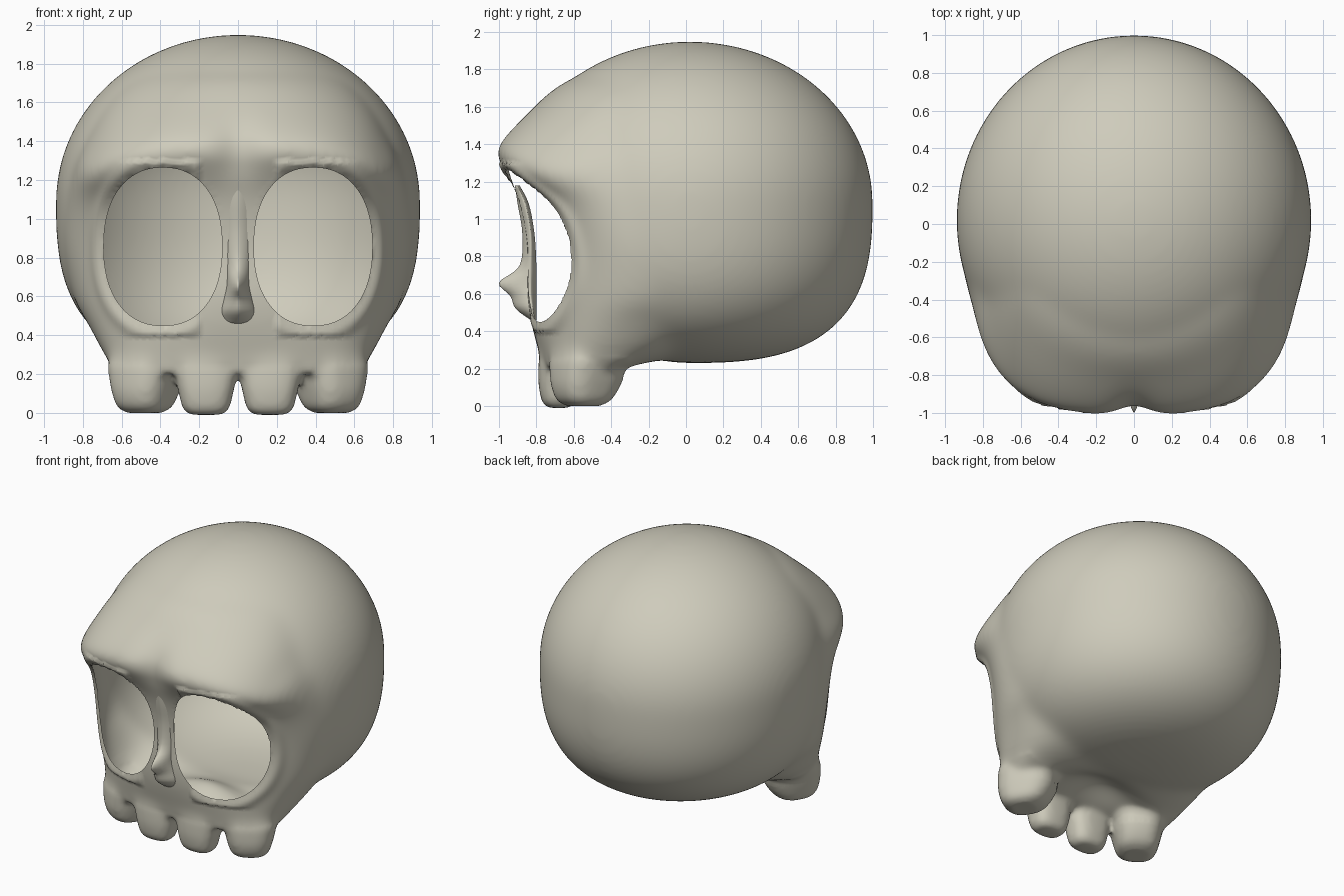
import bpy, bmesh, math
from mathutils import Vector, Matrix

if "Cube" in bpy.data.objects:
    bpy.data.objects.remove(bpy.data.objects["Cube"])

bone = bpy.data.materials.new("bone")
bone.use_nodes = True
BONE = (0.62, 0.60, 0.50, 1)
bone.diffuse_color = BONE
bone.node_tree.nodes["Principled BSDF"].inputs["Base Color"].default_value = BONE


def spow(v, e):
    return math.copysign(abs(v) ** e, v)


def bump(v, centre, radius):
    return math.exp(-((v - centre) / radius) ** 2)


def refine(rows, steps=4):
    """Catmull-Rom interpolation between profile rows."""
    out = []
    for i in range(len(rows) - 1):
        a, b, c, d = (rows[max(0, min(len(rows) - 1, i + k))] for k in (-1, 0, 1, 2))
        for s in range(steps):
            t = s / steps
            out.append([0.5 * (2 * q + (r - p) * t + (2 * p - 5 * q + 4 * r - u) * t * t
                               + (3 * q - p - 3 * r + u) * t ** 3)
                        for p, q, r, u in zip(a, b, c, d)])
    return out + [list(rows[-1])]


def loft(bm, rows, matrix=Matrix(), seg=48):
    """Stack closed rings; row = z, centre y, half width, front y, back y, roundness."""
    rings = []
    for z, cy, w, front, back, n in refine(rows):
        ring = []
        for k in range(seg):
            a = 2 * math.pi * k / seg
            s = spow(math.sin(a), 2 / n)
            y = cy + s * ((back - cy) if s > 0 else (cy - front))
            ring.append(bm.verts.new(matrix @ Vector((w * spow(math.cos(a), 2 / n), y, z))))
        rings.append(ring)
    for lo, hi in zip(rings, rings[1:]):
        for k in range(seg):
            j = (k + 1) % seg
            bm.faces.new((lo[k], lo[j], hi[j], hi[k]))
    bm.faces.new(rings[0][::-1])
    bm.faces.new(rings[-1])
    return [v for ring in rings for v in ring]


def make_object(name, bm):
    mesh = bpy.data.meshes.new(name)
    bm.to_mesh(mesh)
    bm.free()
    mesh.materials.append(bone)
    ob = bpy.data.objects.new(name, mesh)
    bpy.context.collection.objects.link(ob)
    return ob


def smooth_shade(ob):
    for p in ob.data.polygons:
        p.use_smooth = True


bm = bmesh.new()

# Cranium: ellipsoid with a squarer underside, flattened where the face covers it
ball = bmesh.ops.create_uvsphere(bm, u_segments=64, v_segments=40, radius=1)["verts"]
for v in ball:
    x, y, z = v.co
    if z < 0:
        t = (math.hypot(x, y) ** 2.8 + abs(z) ** 2.8) ** (-1 / 2.8)
        x, y, z = x * t, y * t, z * t
    v.co = (0.94 * x, 0.02 + 0.98 * y, 1.09 + 0.86 * z)
    if v.co.z < 1.45:
        v.co.y = max(v.co.y, -0.45)

# Face: jaw, cheeks, brow and lower forehead
face = loft(bm, [
    (0.20, -0.50, 0.63, -0.77, -0.24, 2.5),
    (0.30, -0.42, 0.69, -0.79, 0.05, 2.5),
    (0.45, -0.30, 0.77, -0.83, 0.25, 2.3),
    (0.60, -0.20, 0.85, -0.85, 0.3, 2.1),
    (0.86, -0.20, 0.90, -0.85, 0.3, 2.0),
    (1.10, -0.20, 0.89, -0.895, 0.2, 2.3),
    (1.25, -0.20, 0.87, -0.97, 0.2, 2.7),
    (1.35, -0.20, 0.85, -1.02, 0.2, 3.0),
    (1.44, -0.20, 0.82, -0.975, 0.2, 2.8),
    (1.58, -0.20, 0.72, -0.835, 0.1, 2.3),
    (1.72, -0.20, 0.56, -0.67, 0.1, 2.0),
    (1.84, -0.20, 0.30, -0.40, 0.0, 2.0)])
# Arch the brow down towards the temples
for v in face:
    if v.co.y < -0.3:
        v.co.z -= 0.11 * min(abs(v.co.x) / 0.75, 1) ** 3 * bump(v.co.z, 1.38, 0.22)

# Teeth: two tapered lobes on each side, the outer pair turned around the jaw
for side in (-1, 1):
    for x, y, turn, scale, depth, low, lean in (
            (0.165, -0.68, 0, 1.0, 0.11, -0.01, 0.0),
            (0.483, -0.55, 32, 1.08, 0.165, 0.0, 0.35)):
        place = Matrix.Translation((side * x, y, 0)) @ Matrix.Rotation(
            math.radians(side * turn), 4, "Z")
        loft(bm, [(z, 0, w * scale, -depth * d, depth * d + lean * z, 2.7) for z, w, d in (
            (low, 0.08, 0.5), (low + 0.03, 0.118, 0.8), (0.10, 0.140, 0.97),
            (0.18, 0.157, 1.0), (0.26, 0.165, 0.95), (0.36, 0.13, 0.6))], place, 32)

# Fuse the solids into one smooth skin
skull = make_object("skull", bm)
remesh = skull.modifiers.new("fuse", "REMESH")
remesh.mode = "VOXEL"
remesh.voxel_size = 0.018
relax = skull.modifiers.new("relax", "SMOOTH")
relax.factor = 0.5
relax.iterations = 8
bpy.context.view_layer.update()
fused = bpy.data.meshes.new_from_object(
    skull.evaluated_get(bpy.context.evaluated_depsgraph_get()))
skull.modifiers.clear()

bm = bmesh.new()
bm.from_mesh(fused)

# Melt the cheeks and temples into the cranium, keeping the teeth crisp
soft = [v for v in bm.verts if v.co.z > 0.26 or v.co.y > -0.3]
for _ in range(30):
    bmesh.ops.smooth_vert(bm, verts=soft, factor=0.5,
                          use_axis_x=True, use_axis_y=True, use_axis_z=True)
bm.normal_update()

# Eye socket outline: 1 on the rim, larger outside it
EX, EZ, RX, RZ, N = 0.387, 0.857, 0.305, 0.407, 2.25


def socket(co):
    return ((abs(abs(co.x) - EX) / RX) ** N + (abs(co.z - EZ) / RZ) ** N) ** (1 / N)


# Dip between the brows, raised socket rims, hollow palate behind the teeth
for v in bm.verts:
    x, y, z = v.co
    if y < -0.3 and 0.4 < z < 1.3 and abs(x) > 0.2:
        v.co += v.normal * 0.015 * bump(socket(v.co), 1.12, 0.1)
    if y < -0.5:
        v.co.y += 0.045 * bump(x, 0, 0.11) * bump(z, 1.36, 0.14)
    if 0.15 < z < 0.32 and v.normal.z < 0:
        v.co.z += 0.11 * bump(x, 0, 0.3) * bump(y, -0.36, 0.17)

# Open the sockets through the thin skin
holes = [f for f in bm.faces
         if f.calc_center_median().y < -0.3 and socket(f.calc_center_median()) < 1]
bmesh.ops.delete(bm, geom=holes, context="FACES")
for v in bm.verts:
    if v.is_boundary:
        s = socket(v.co)
        side = math.copysign(1, v.co.x)
        v.co.x = side * (EX + (abs(v.co.x) - EX) / s)
        v.co.z = EZ + (v.co.z - EZ) / s
bm.to_mesh(skull.data)
bm.free()
skull.data.materials.clear()
skull.data.materials.append(bone)
smooth_shade(skull)

# Nose: ridged bridge ending in a small pointed spur
bm = bmesh.new()
loft(bm, [
    (0.46, -0.81, 0.07, -0.83, -0.80, 1.4),
    (0.52, -0.82, 0.09, -0.91, -0.80, 1.4),
    (0.59, -0.83, 0.075, -0.94, -0.80, 1.3),
    (0.66, -0.83, 0.06, -1.00, -0.80, 1.2),
    (0.75, -0.83, 0.06, -0.89, -0.80, 1.4),
    (0.92, -0.83, 0.07, -0.875, -0.81, 1.5),
    (1.08, -0.86, 0.07, -0.90, -0.84, 1.5),
    (1.18, -0.90, 0.04, -0.915, -0.89, 1.5)], seg=24)
nose = make_object("nose_bridge", bm)
smooth_shade(nose)
